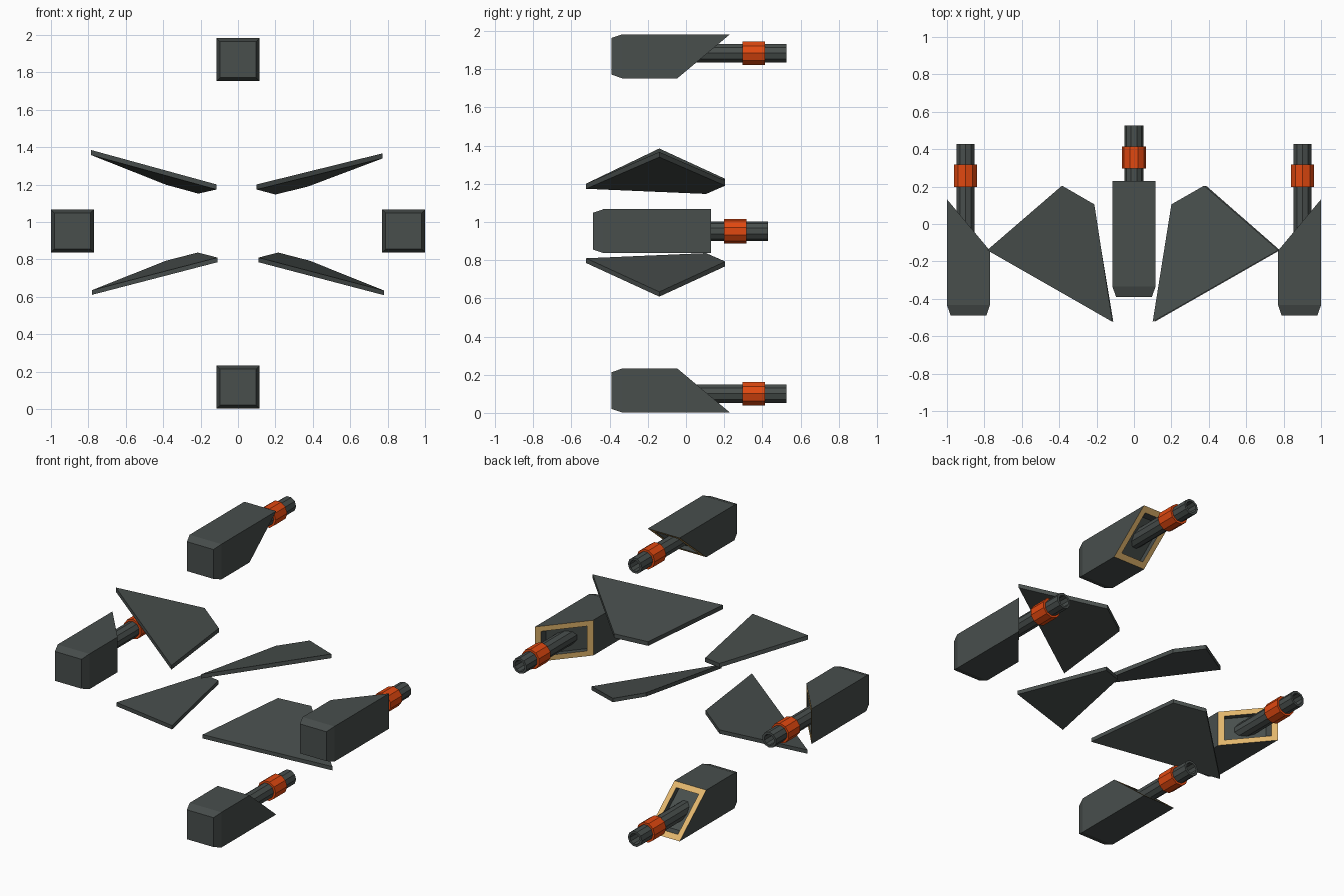
import bpy, bmesh
from math import pi, sin, cos
from mathutils import Matrix, Vector

if "Cube" in bpy.data.objects:
    bpy.data.objects.remove(bpy.data.objects["Cube"])


def material(name, rgb):
    m = bpy.data.materials.new(name)
    m.diffuse_color = (*rgb, 1)
    m.use_nodes = True
    m.node_tree.nodes["Principled BSDF"].inputs["Base Color"].default_value = m.diffuse_color
    return m


DARK = material("dark_grey", (0.065, 0.077, 0.073))
ORANGE = material("orange", (0.75, 0.065, 0.005))
GOLD = material("gold", (0.75, 0.46, 0.15))


def finish(name, bm, mats, matrix=Matrix()):
    bmesh.ops.recalc_face_normals(bm, faces=bm.faces)
    me = bpy.data.meshes.new(name)
    bm.to_mesh(me)
    bm.free()
    ob = bpy.data.objects.new(name, me)
    bpy.context.collection.objects.link(ob)
    for m in mats:
        me.materials.append(m)
    ob.matrix_world = matrix
    return ob


def skin(bm, loops, closed=False, gold=None):
    """Bridge successive vertex loops; cap the ends unless closed on itself."""
    rings = [[bm.verts.new(p) for p in loop] for loop in loops]
    n = len(rings[0])
    pairs = list(zip(rings, rings[1:]))
    if closed:
        pairs.append((rings[-1], rings[0]))
    for k, (a, b) in enumerate(pairs):
        for i in range(n):
            j = (i + 1) % n
            f = bm.faces.new((a[i], a[j], b[j], b[i]))
            f.material_index = 1 if k == gold else 0
    if not closed:
        bm.faces.new(rings[0])
        bm.faces.new(rings[-1])


def lathe(name, profile, mat, matrix, w0, sides=10):
    bm = bmesh.new()
    angles = [2 * pi * i / sides for i in range(sides)]
    skin(bm, [[(r * cos(a), y, w0 + r * sin(a)) for a in angles] for r, y in profile],
         closed=name.endswith("collar"))
    finish(name, bm, [mat], matrix)


def pod(side, x, z, y, angle):
    """Engine pod; local +z is the outward direction, slanted open rear."""
    mtx = Matrix.Translation((x, y, z)) @ Matrix.Rotation(angle, 4, 'Y')

    def rect(u, w, yfun):
        return [(a * u, yfun(b * w), b * w) for a, b in ((-1, -1), (1, -1), (1, 1), (-1, 1))]

    def slant(w):
        return 0.0925 + w * 0.275 / 0.23

    def floor(w):
        return slant(w) - 0.05

    h = 0.115
    bm = bmesh.new()
    skin(bm, [rect(0.096, 0.096, lambda w: -0.39), rect(h, h, lambda w: -0.335),
              rect(h, h, slant), rect(0.081, 0.09, slant), rect(0.081, 0.09, floor)], gold=2)
    finish(side + "_pod", bm, [DARK, GOLD], mtx)
    # hollow barrel and its collar
    lathe(side + "_barrel", [(0.051, 0.0), (0.051, 0.527), (0.036, 0.527), (0.036, 0.43)],
          DARK, mtx, 0.0165)
    lathe(side + "_collar", [(0.049, 0.297), (0.065, 0.297), (0.065, 0.415), (0.049, 0.415)],
          ORANGE, mtx, 0.0165)


pod("top", 0, 1.868, 0, 0)
pod("bottom", 0, 0.117, 0, pi)
pod("right", 0.885, 0.952, -0.098, pi / 2)
pod("left", -0.885, 0.952, -0.098, -pi / 2)


def wing(name, plan, za, zb, zd, dz):
    """Flat kite plate; heights given at the nose, tip and inner rear corner."""
    a, b, c, d = plan
    A, B, D = Vector((*a, za)), Vector((*b, zb)), Vector((*d, zd))
    n = (B - A).cross(D - A)
    zc = za - (n.x * (c[0] - a[0]) + n.y * (c[1] - a[1])) / n.z
    inner = [A, B, Vector((*c, zc)), D]
    bm = bmesh.new()
    skin(bm, [inner, [p + Vector((0, 0, dz)) for p in inner]])
    finish(name, bm, [DARK])


right = [(0.10, -0.523), (0.772, -0.14), (0.375, 0.205), (0.2, 0.105)]
left = [(-0.115, -0.523), (-0.785, -0.14), (-0.385, 0.205), (-0.212, 0.105)]
low = [(0.11, -0.523), (0.78, -0.14), (0.385, 0.205), (0.215, 0.105)]
wing("upper_right_wing", right, 1.174, 1.34, 1.147, 0.027)
wing("upper_left_wing", left, 1.174, 1.358, 1.152, 0.027)
wing("lower_right_wing", low, 0.81, 0.634, 0.837, -0.025)
wing("lower_left_wing", [(-x, y) for x, y in low], 0.81, 0.636, 0.837, -0.025)
